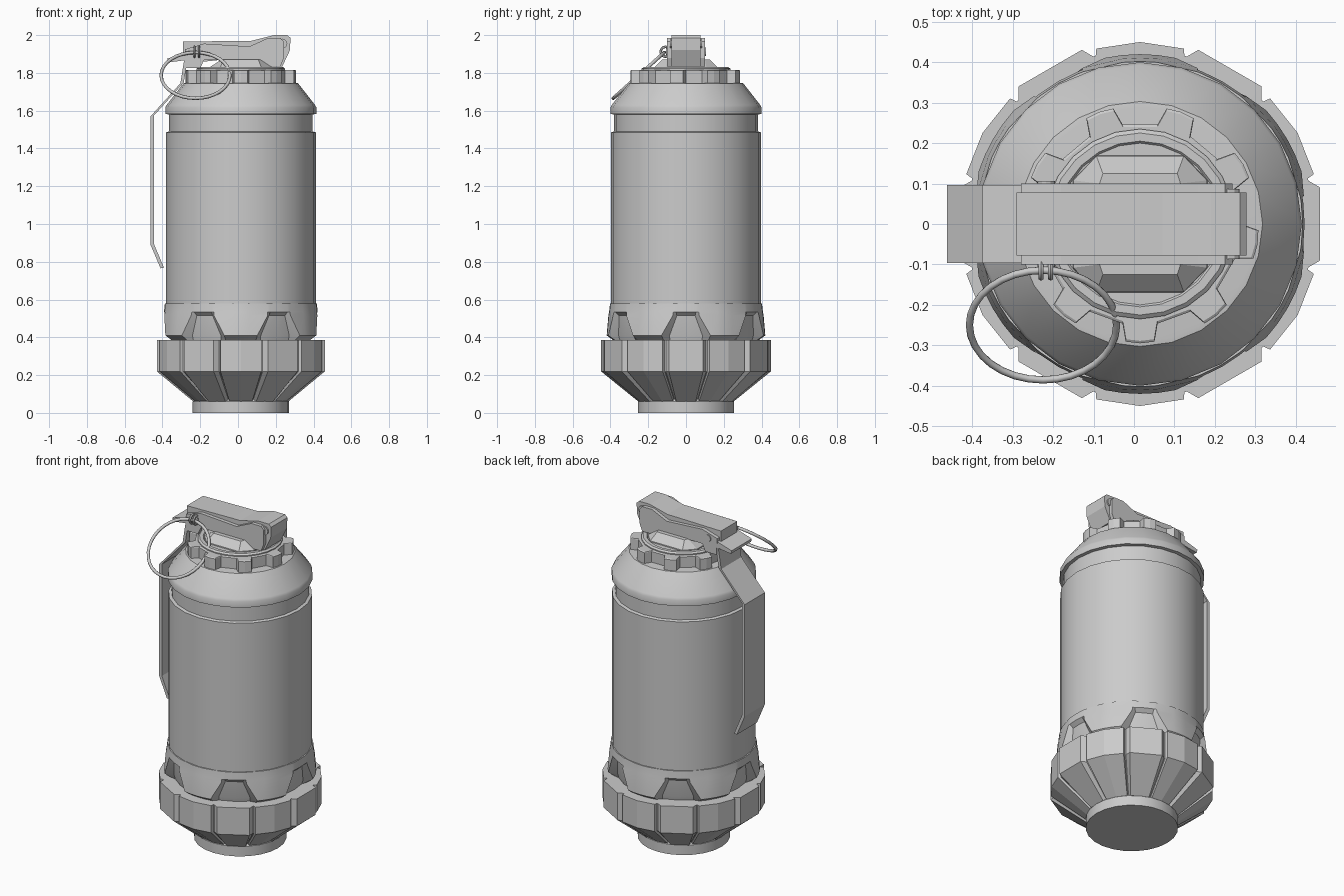
import bpy, bmesh, math
from mathutils import Vector

if "Cube" in bpy.data.objects:
    bpy.data.objects.remove(bpy.data.objects["Cube"])

CX = 0.015  # axis of the canister
grey = bpy.data.materials.new("plain_grey")
grey.diffuse_color = (0.6, 0.6, 0.6, 1)
grey.use_nodes = True
grey.node_tree.nodes["Principled BSDF"].inputs["Base Color"].default_value = grey.diffuse_color


def finish(name, bm, smooth=None):
    bmesh.ops.recalc_face_normals(bm, faces=bm.faces)
    me = bpy.data.meshes.new(name)
    bm.to_mesh(me)
    bm.free()
    ob = bpy.data.objects.new(name, me)
    bpy.context.collection.objects.link(ob)
    me.materials.append(grey)
    if smooth:
        bpy.ops.object.select_all(action='DESELECT')
        ob.select_set(True)
        bpy.context.view_layer.objects.active = ob
        bpy.ops.object.shade_smooth_by_angle(angle=math.radians(smooth))
    return ob


def loft(name, rings, smooth=None):
    """Bridge rings of equal point count and cap both ends."""
    bm = bmesh.new()
    vs = [[bm.verts.new(p) for p in r] for r in rings]
    n = len(vs[0])
    for a, b in zip(vs, vs[1:]):
        for i in range(n):
            j = (i + 1) % n
            bm.faces.new((a[i], a[j], b[j], b[i]))
    bm.faces.new(vs[0][::-1])
    bm.faces.new(vs[-1])
    return finish(name, bm, smooth)


def polar(z, pts):
    return [Vector((CX + r * math.cos(math.radians(a)), r * math.sin(math.radians(a)), z))
            for a, r in pts]


def lathe(name, profile, n=24, smooth=30):
    return loft(name, [polar(z, [(i * 360 / n, r) for i in range(n)]) for r, z in profile], smooth)


def repeat(cell, count, start=0):
    step = 360 / count
    return [(start + k * step + a, r) for k in range(count) for a, r in cell]


def extrude(name, prof, y0, y1):
    """Side profile in x, z pulled along y."""
    return loft(name, [[(x, y, z) for x, z in prof] for y in (y0, y1)])


def torus(name, centre, R, r, axis_rot, n=32, m=8):
    bm = bmesh.new()
    vs = []
    for i in range(n):
        a = 2 * math.pi * i / n
        row = []
        for j in range(m):
            b = 2 * math.pi * j / m
            d = R + r * math.cos(b)
            p = Vector((d * math.cos(a), d * math.sin(a), r * math.sin(b)))
            p.rotate(axis_rot)
            row.append(bm.verts.new(p + Vector(centre)))
        vs.append(row)
    for i in range(n):
        for j in range(m):
            k, l = (i + 1) % n, (j + 1) % m
            bm.faces.new((vs[i][j], vs[k][j], vs[k][l], vs[i][l]))
    return finish(name, bm, 50)


def pin(name, x, z, r, half):
    prof = [(x + r * math.cos(i * math.pi / 6), z + r * math.sin(i * math.pi / 6)) for i in range(12)]
    return extrude(name, prof, -half, half)


# Foot disc and main canister
lathe("foot", [(0.255, 0), (0.255, 0.06), (0.24, 0.08)])
lathe("canister", [(0.36, 0.37), (0.36, 0.5), (0.397, 0.56), (0.397, 1.485),
                   (0.38, 1.49), (0.38, 1.58)])
lathe("shoulder", [(0.375, 1.58), (0.4, 1.582), (0.4, 1.617), (0.393, 1.63),
                   (0.303, 1.745), (0.29, 1.747)])

# Base band: six raised blocks with curved sections and slits between
cell = [(-11.5, 0.454), (11.5, 0.454), (14.4, 0.43), (15.2, 0.43), (16, 0.447),
        (30, 0.45), (44, 0.447), (44.8, 0.43), (45.6, 0.43)]
band = repeat(cell, 6)
loft("base_band", [polar(0.06, [(a, 0.252 * (r / 0.45) ** 2) for a, r in band]),
                   polar(0.22, band), polar(0.385, band),
                   polar(0.386, [(a, 0.37) for a, r in band])])

# Collar above the band with six trapezoid pockets
rows = [(0.385, 0.385, 0.365, 13.5, 18), (0.41, 0.42, 0.372, 13.5, 18),
        (0.515, 0.411, 0.385, 7.2, 9.8), (0.535, 0.407, 0.407, 7.5, 9.5),
        (0.58, 0.402, 0.402, 7.5, 9.5)]
loft("pocket_collar", [polar(z, repeat([(-ao, ro), (-ai, ri), (0, ri), (ai, ri), (ao, ro),
                                        (24, ro), (30, ro), (36, ro)], 6))
                       for z, ro, ri, ai, ao in rows], 20)

# Toothed cap ring and its stepped top
teeth = repeat([(-13, 0.293), (-10, 0.25), (10, 0.25), (13, 0.293), (20, 0.295)], 9, 90)
loft("toothed_ring", [polar(1.735, teeth), polar(1.812, teeth),
                      polar(1.816, [(a, r - 0.006) for a, r in teeth])])
lathe("cap_step", [(0.235, 1.80), (0.235, 1.822), (0.225, 1.83), (0.205, 1.83), (0.2, 1.824)])


# Fuze base frustum with clipped corners
def clipped(bx, by, cx, cy, z):
    return [(CX + sx * x, sy * y, z) for sx, sy, order in
            ((1, 1, 0), (-1, 1, 1), (-1, -1, 0), (1, -1, 1))
            for x, y in ([(cx, cy), (bx, by)] if order == 0 else [(bx, by), (cx, cy)])]


loft("fuze_base", [clipped(0.108, 0.17, 0.168, 0.11, 1.815),
                   clipped(0.108, 0.168, 0.165, 0.108, 1.83),
                   clipped(0.092, 0.125, 0.1, 0.1, 1.872)])

# Fuze housing and side plates
extrude("fuze_housing", [(-0.29, 1.965), (0.015, 1.97), (0.07, 1.97), (0.19, 2.0), (0.262, 2.0),
                         (0.278, 1.985), (0.275, 1.92), (0.235, 1.835), (0.14, 1.835),
                         (0.11, 1.868), (-0.1, 1.868), (-0.27, 1.85), (-0.29, 1.88)], -0.078, 0.078)
for name, s in (("front_side_plate", -1), ("back_side_plate", 1)):
    extrude(name, [(-0.28, 1.925), (-0.18, 1.955), (0.06, 1.94), (0.16, 1.985), (0.225, 1.985),
                   (0.243, 1.965), (0.243, 1.88), (0.225, 1.835), (0.15, 1.835), (0.11, 1.868),
                   (-0.18, 1.868), (-0.2, 1.825), (-0.275, 1.825)], s * 0.076, s * 0.1)
pin("hinge_pin", 0.235, 1.955, 0.026, 0.086)
pin("safety_pin", -0.217, 1.912, 0.022, 0.106)

# Tongue and safety lever
extrude("lever_tongue", [(-0.375, 1.875), (-0.26, 1.91), (-0.26, 1.87), (-0.37, 1.855)], -0.097, 0.097)
path = [(-0.285, 1.87), (-0.305, 1.745), (-0.463, 1.57), (-0.463, 0.89), (-0.41, 0.765)]
extrude("safety_lever", path + [(x + 0.018, z + 0.004) for x, z in path[::-1]], -0.097, 0.097)

# Pull ring and its two small links
rot = Vector((0, 0, 1)).rotation_difference(Vector((0, -0.13, 0.145)))
torus("pull_ring", (-0.225, -0.25, 1.787), 0.182, 0.009, rot)
side = Vector((0, 0, 1)).rotation_difference(Vector((1, 0, 0)))
for i, x in enumerate((-0.23, -0.206)):
    torus(f"ring_link_{i + 1}", (x, -0.108, 1.912), 0.026, 0.007, side, 14, 6)
